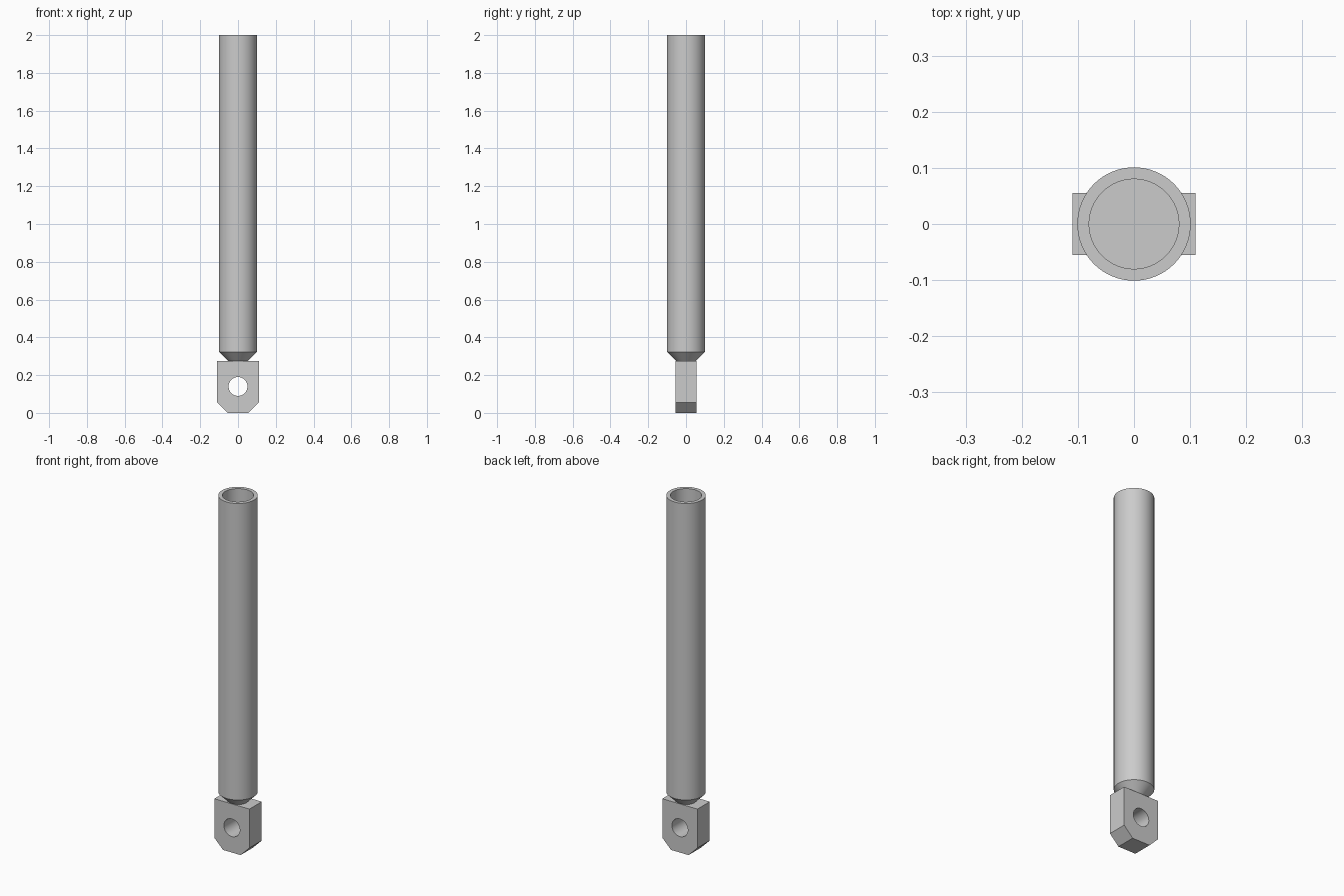
import bpy, bmesh, math
from mathutils import Matrix

cube = bpy.data.objects.get("Cube")
if cube:
    bpy.data.objects.remove(cube, do_unlink=True)

grey = bpy.data.materials.new("steel grey")
grey.use_nodes = True
colour = (0.6, 0.6, 0.6, 1)
grey.diffuse_color = colour
grey.node_tree.nodes["Principled BSDF"].inputs["Base Color"].default_value = colour

TUBE_R, BORE_R, NECK_R = 0.101, 0.08, 0.053
LUG_TOP, CONE_TOP, HEIGHT = 0.275, 0.323, 2.0
LUG_X, LUG_Y, CHAMFER = 0.11, 0.055, 0.055
HOLE_R, HOLE_Z = 0.05, 0.14


def make_object(name, bm):
    bmesh.ops.recalc_face_normals(bm, faces=bm.faces)
    mesh = bpy.data.meshes.new(name)
    bm.to_mesh(mesh)
    bm.free()
    mesh.materials.append(grey)
    obj = bpy.data.objects.new(name, mesh)
    bpy.context.collection.objects.link(obj)
    return obj


def select_only(obj):
    bpy.ops.object.select_all(action="DESELECT")
    obj.select_set(True)
    bpy.context.view_layer.objects.active = obj


def smooth(obj):
    select_only(obj)
    bpy.ops.object.shade_smooth_by_angle(angle=math.radians(30))


# Hollow tube with a tapered neck, turned from a half profile
bm = bmesh.new()
profile = [(0, LUG_TOP), (NECK_R, LUG_TOP), (TUBE_R, CONE_TOP), (TUBE_R, HEIGHT),
           (BORE_R, HEIGHT), (BORE_R, CONE_TOP), (0, CONE_TOP)]
points = [bm.verts.new((r, 0, z)) for r, z in profile]
edges = [bm.edges.new(pair) for pair in zip(points, points[1:])]
bmesh.ops.spin(bm, geom=points + edges, cent=(0, 0, 0), axis=(0, 0, 1),
               angle=math.tau, steps=64)
bmesh.ops.remove_doubles(bm, verts=bm.verts, dist=0.0001)
smooth(make_object("tube", bm))

# Mounting lug: block with its two lower corners cut off
bm = bmesh.new()
half = [(LUG_X - CHAMFER, 0), (LUG_X, CHAMFER), (LUG_X, LUG_TOP)]
outline = half + [(-x, z) for x, z in reversed(half)]
face = bm.faces.new([bm.verts.new((x, -LUG_Y, z)) for x, z in outline])
extruded = bmesh.ops.extrude_face_region(bm, geom=[face])["geom"]
bmesh.ops.translate(bm, vec=(0, 2 * LUG_Y, 0),
                    verts=[v for v in extruded if isinstance(v, bmesh.types.BMVert)])
lug = make_object("mounting_lug", bm)

# Pin hole through the lug
bm = bmesh.new()
bmesh.ops.create_cone(bm, cap_ends=True, segments=48, radius1=HOLE_R, radius2=HOLE_R,
                      depth=4 * LUG_Y, matrix=Matrix.Translation((0, 0, HOLE_Z))
                      @ Matrix.Rotation(math.pi / 2, 4, "X"))
cutter = make_object("pin_hole_cutter", bm)
cutter.hide_render = True
cut = lug.modifiers.new("pin hole", "BOOLEAN")
cut.operation = "DIFFERENCE"
cut.solver = "EXACT"
cut.object = cutter
select_only(lug)
bpy.ops.object.modifier_apply(modifier=cut.name)
bpy.data.objects.remove(cutter, do_unlink=True)
smooth(lug)
